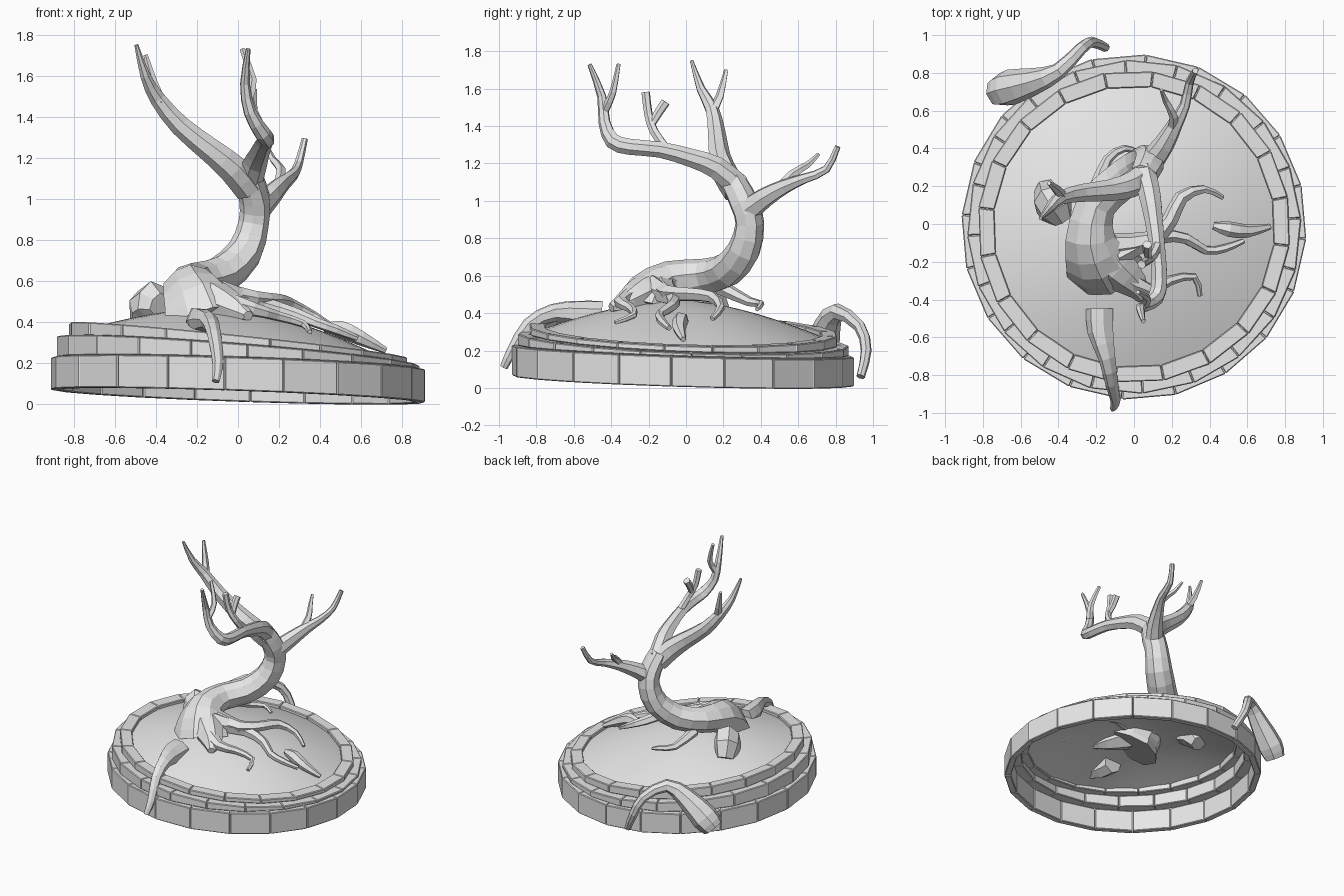
import bpy, bmesh, math, random
from mathutils import Vector

random.seed(4)
if "Cube" in bpy.data.objects:
    bpy.data.objects.remove(bpy.data.objects["Cube"])

GREY = (0.8, 0.8, 0.8, 1)
grey = bpy.data.materials.new("plain_grey")
grey.use_nodes = True
grey.diffuse_color = GREY
grey.node_tree.nodes["Principled BSDF"].inputs["Base Color"].default_value = GREY
CENTRE_Y = -0.015


def finish(name, bm):
    bmesh.ops.recalc_face_normals(bm, faces=bm.faces)
    mesh = bpy.data.meshes.new(name)
    bm.to_mesh(mesh)
    bm.free()
    mesh.materials.append(grey)
    obj = bpy.data.objects.new(name, mesh)
    bpy.context.collection.objects.link(obj)
    return obj


def plane_z(plane, x, y):
    height, slope_x, slope_y = plane
    return height + slope_x * x + slope_y * y


def brick_ring(name, r_in, r_out, low, high, turn, count=20):
    """Ring of separate bricks between two tilted planes."""
    bm = bmesh.new()
    pitch = math.tau / count
    gap = 0.001
    for i in range(count):
        mid = math.radians(turn) + i * pitch
        grow = random.uniform(-0.002, 0.002)
        corners = []
        for plane in (low, high):
            for r, side in ((r_in, -1), (r_out + grow, -1), (r_out + grow, 1), (r_in, 1)):
                a = mid + side * (pitch / 2 - gap)
                x, y = r * math.cos(a), r * math.sin(a)
                corners.append(bm.verts.new((x, y + CENTRE_Y, plane_z(plane, x, y))))
        b, t = corners[:4], corners[4:]
        bm.faces.new(b)
        bm.faces.new(t)
        for k in range(4):
            n = (k + 1) % 4
            bm.faces.new((b[k], b[n], t[n], t[k]))
    obj = finish(name, bm)
    bevel = obj.modifiers.new("worn_edges", "BEVEL")
    bevel.width = 0.005
    bevel.segments = 1


def spline(points, steps):
    """Smooth path through (x, y, z, radius) points."""
    p = [Vector(q) for q in points]
    p = [p[0] * 2 - p[1]] + p + [p[-1] * 2 - p[-2]]
    path = []
    for i in range(1, len(p) - 2):
        a, b, c, d = p[i - 1:i + 3]
        for s in range(steps):
            t = s / steps
            path.append(0.5 * (2 * b + (c - a) * t + (2 * a - 5 * b + 4 * c - d) * t * t
                               + (3 * b - a - 3 * c + d) * t ** 3))
    return path + [p[-2]]


def limb(name, points, sides=7, steps=2, rough=0.1):
    """Faceted tapering tube along a path."""
    bm = bmesh.new()
    path = spline(points, steps)
    centres = [q.to_3d() for q in path]
    ridge = [1 + random.uniform(-rough, rough) for _ in range(sides)]
    rings, axis, u = [], None, None
    for i, c in enumerate(centres):
        new_axis = (centres[min(i + 1, len(centres) - 1)] - centres[max(i - 1, 0)]).normalized()
        u = new_axis.orthogonal().normalized() if axis is None else axis.rotation_difference(new_axis) @ u
        axis = new_axis
        v = axis.cross(u)
        ring = []
        for k in range(sides):
            a = math.tau * k / sides
            ring.append(bm.verts.new(c + (u * math.cos(a) + v * math.sin(a)) * path[i].w * ridge[k]))
        rings.append(ring)
    for lower, upper in zip(rings, rings[1:]):
        for k in range(sides):
            n = (k + 1) % sides
            bm.faces.new((lower[k], lower[n], upper[n], upper[k]))
    bm.faces.new(rings[0])
    bm.faces.new(rings[-1])
    return finish(name, bm)


# Stone planter: three stepped courses, each tilted a little more
COURSE_PLANES = [(0.037, -0.035, -0.03), (0.197, -0.033, -0.033),
                 (0.258, -0.08, -0.04), (0.31, -0.104, -0.03)]
for name, r_in, r_out, k, turn in (("lower_bricks", 0.868, 0.915, 0, 5),
                                   ("middle_bricks", 0.8, 0.885, 1, 12),
                                   ("rim_bricks", 0.745, 0.83, 2, 2)):
    brick_ring(name, r_in, r_out, COURSE_PLANES[k], COURSE_PLANES[k + 1], turn)

# Soil mound: smooth open dome
bm = bmesh.new()
SEGMENTS, RINGS = 48, 9
top = bm.verts.new((0, CENTRE_Y, 0.465))
previous = None
for j in range(1, RINGS + 1):
    f = j / RINGS
    ring = []
    for k in range(SEGMENTS):
        a = math.tau * k / SEGMENTS
        x, y = 0.77 * f * math.cos(a), 0.77 * f * math.sin(a)
        z = plane_z((0.275, -0.104, -0.03), x, y) + 0.19 * (1 - f ** 1.6)
        ring.append(bm.verts.new((x, y + CENTRE_Y, z)))
    for k in range(SEGMENTS):
        n = (k + 1) % SEGMENTS
        if previous:
            bm.faces.new((previous[k], ring[k], ring[n], previous[n]))
        else:
            bm.faces.new((top, ring[k], ring[n]))
    previous = ring
mound = finish("soil_mound", bm)
for face in mound.data.polygons:
    face.use_smooth = True

# Trunk sweeping backwards out of a broad flare
limb("trunk", [(-.16, -.21, .4, .2), (-.19, -.17, .49, .172), (-.23, -.07, .57, .125),
               (-.2, .1, .6, .1), (-.08, .22, .635, .098), (.03, .31, .74, .092),
               (.075, .34, .88, .08), (.08, .31, .99, .08), (.05, .25, 1.11, .07)], sides=9)
limb("root_stub", [(-.38, .02, .48, .06), (-.41, .07, .495, .1), (-.445, .125, .47, .1),
                   (-.465, .175, .39, .07)], steps=1)
limb("front_flare", [(-.2, -.12, .54, .11), (-.1, -.23, .5, .105), (0, -.32, .455, .07),
                     (.05, -.4, .43, .025)])

# Branches
limb("back_branch", [(.07, .3, .93, .07), (.16, .42, 1.02, .055), (.22, .53, 1.08, .04),
                     (.27, .63, 1.12, .028), (.295, .75, 1.17, .022), (.325, .81, 1.29, .016)])
limb("back_twig", [(.2, .5, 1.06, .03), (.21, .57, 1.14, .024), (.17, .65, 1.19, .018),
                   (.145, .71, 1.25, .01)], sides=5)
limb("tall_branch", [(.06, .27, 1.05, .075), (-.02, .21, 1.15, .075), (-.13, .18, 1.24, .063),
                     (-.28, .165, 1.36, .052), (-.39, .14, 1.49, .04), (-.45, .08, 1.6, .026),
                     (-.495, .03, 1.75, .01)])
limb("tall_twig", [(-.37, .13, 1.46, .03), (-.41, .18, 1.56, .024), (-.45, .215, 1.7, .012)], sides=5)
limb("forward_branch", [(.06, .28, 1.08, .065), (.09, .16, 1.18, .06), (.11, .03, 1.23, .05),
                        (.13, -.14, 1.275, .043), (.14, -.3, 1.29, .043), (.12, -.39, 1.32, .043),
                        (.06, -.435, 1.42, .033), (.035, -.45, 1.56, .025), (.05, -.515, 1.73, .012)])
limb("forward_twig", [(.05, -.43, 1.49, .025), (.07, -.39, 1.58, .02), (.02, -.36, 1.73, .012)], sides=5)
limb("inner_twig", [(.13, -.1, 1.27, .028), (.1, -.17, 1.37, .026), (.06, -.2, 1.46, .024),
                    (.04, -.215, 1.58, .024)], sides=6)
limb("inner_twig_fork", [(.08, -.185, 1.41, .02), (.07, -.15, 1.47, .024), (.07, -.11, 1.53, .026)],
     sides=6)

# Roots creeping over the mound
limb("left_root", [(-.12, -.12, .54, .07), (.08, -.09, .505, .05), (.19, .02, .5, .04),
                   (.25, .14, .485, .035), (.37, .185, .43, .022), (.47, .14, .37, .014)], sides=6)
limb("middle_root", [(-.1, -.17, .53, .07), (.12, -.07, .48, .04), (.28, -.08, .435, .03),
                     (.38, -.14, .395, .024), (.48, -.13, .36, .022), (.58, -.09, .32, .014)], sides=6)
limb("outer_root", [(.42, -.01, .37, .02), (.5, -.03, .365, .042), (.6, -.04, .32, .036),
                    (.72, -.015, .26, .016)], sides=6)
limb("right_front_root", [(-.08, -.27, .5, .06), (.08, -.35, .46, .035), (.19, -.3, .43, .025),
                          (.32, -.28, .39, .018), (.35, -.38, .35, .012)], sides=6)
limb("back_root", [(-.2, .18, .54, .04), (-.14, .34, .46, .025), (-.05, .4, .45, .018),
                   (.02, .38, .42, .012)], sides=6)

# Two loose roots arching over the rim
limb("front_arch_root", [(-.185, -.45, .395, .076), (-.18, -.57, .4, .072), (-.145, -.71, .405, .047),
                         (-.12, -.84, .34, .036), (-.1, -.93, .2, .028), (-.11, -.975, .11, .02)])
limb("back_arch_root", [(-.73, .7, .13, .075), (-.67, .72, .2, .095), (-.53, .755, .33, .07),
                        (-.4, .81, .41, .045), (-.28, .93, .33, .033), (-.22, .965, .2, .03),
                        (-.15, .935, .06, .024)])
